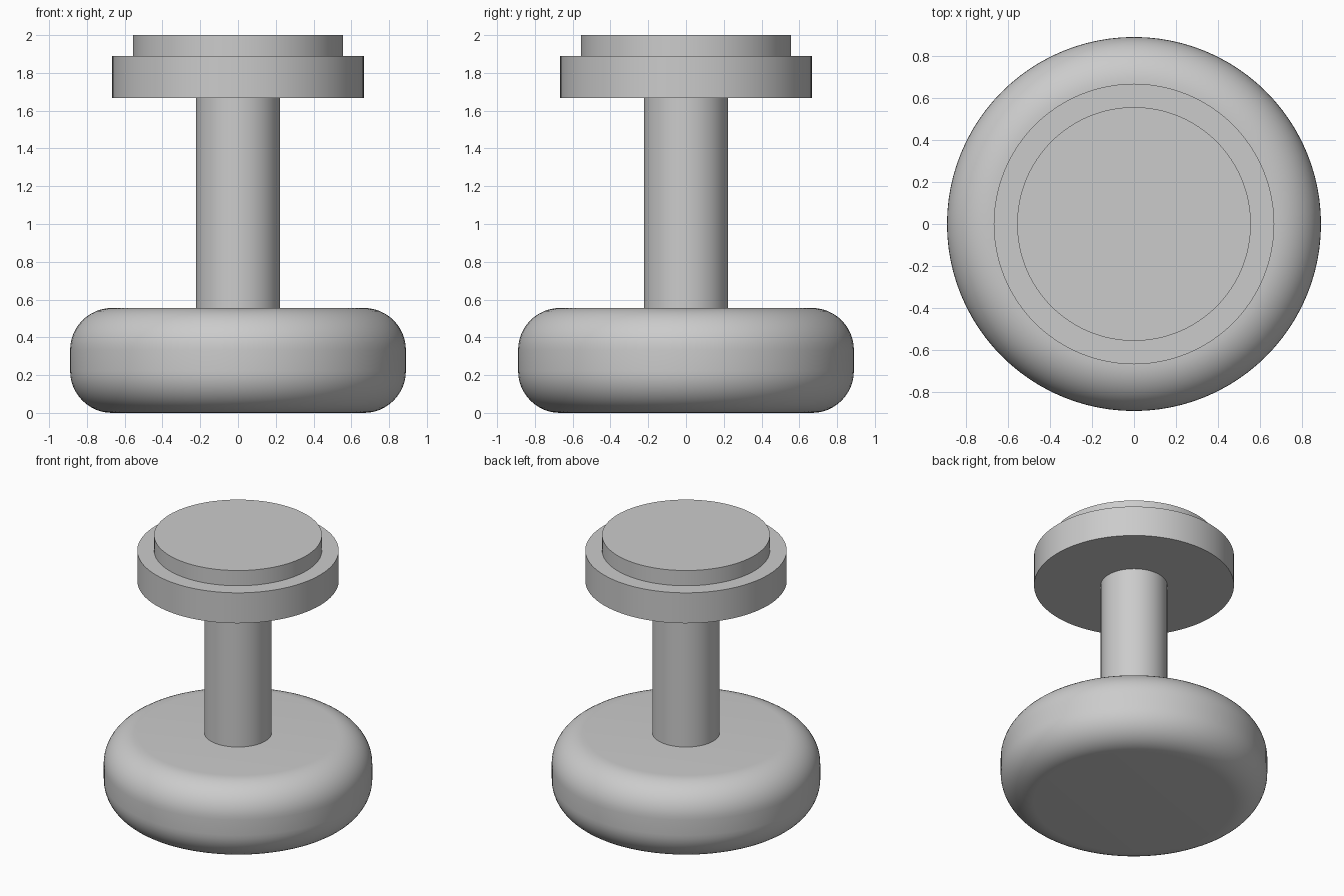
import bpy, bmesh, math

cube = bpy.data.objects.get("Cube")
if cube:
    bpy.data.objects.remove(cube, do_unlink=True)

U = 2 / 9  # design unit: the model is nine units tall

grey = bpy.data.materials.new("plain grey")
grey.use_nodes = True
colour = (0.6, 0.6, 0.6, 1)
grey.diffuse_color = colour
grey.node_tree.nodes["Principled BSDF"].inputs["Base Color"].default_value = colour


def disc(name, radius, bottom, top, rounding=0):
    """Upright cylinder, with its rims optionally rounded."""
    bpy.ops.mesh.primitive_cylinder_add(
        vertices=96, radius=radius * U, depth=(top - bottom) * U,
        location=(0, 0, (top + bottom) / 2 * U))
    obj = bpy.context.object
    obj.name = name
    obj.data.materials.append(grey)
    if rounding:
        bm = bmesh.new()
        bm.from_mesh(obj.data)
        rims = [e for e in bm.edges
                if abs(e.verts[0].co.z - e.verts[1].co.z) < 1e-5]
        bmesh.ops.bevel(bm, geom=rims, offset=rounding * U, segments=12,
                        profile=0.5, affect='EDGES')
        bm.to_mesh(obj.data)
        bm.free()
    bpy.ops.object.shade_smooth_by_angle(angle=math.radians(30))
    return obj


# Weighted foot, stem and stepped button head
disc("rounded_base", 4, 0, 2.5, rounding=1)
disc("stem", 1, 2.5, 7.5)
disc("head_plate", 3, 7.5, 8.5)
disc("head_cap", 2.5, 8.5, 9)
